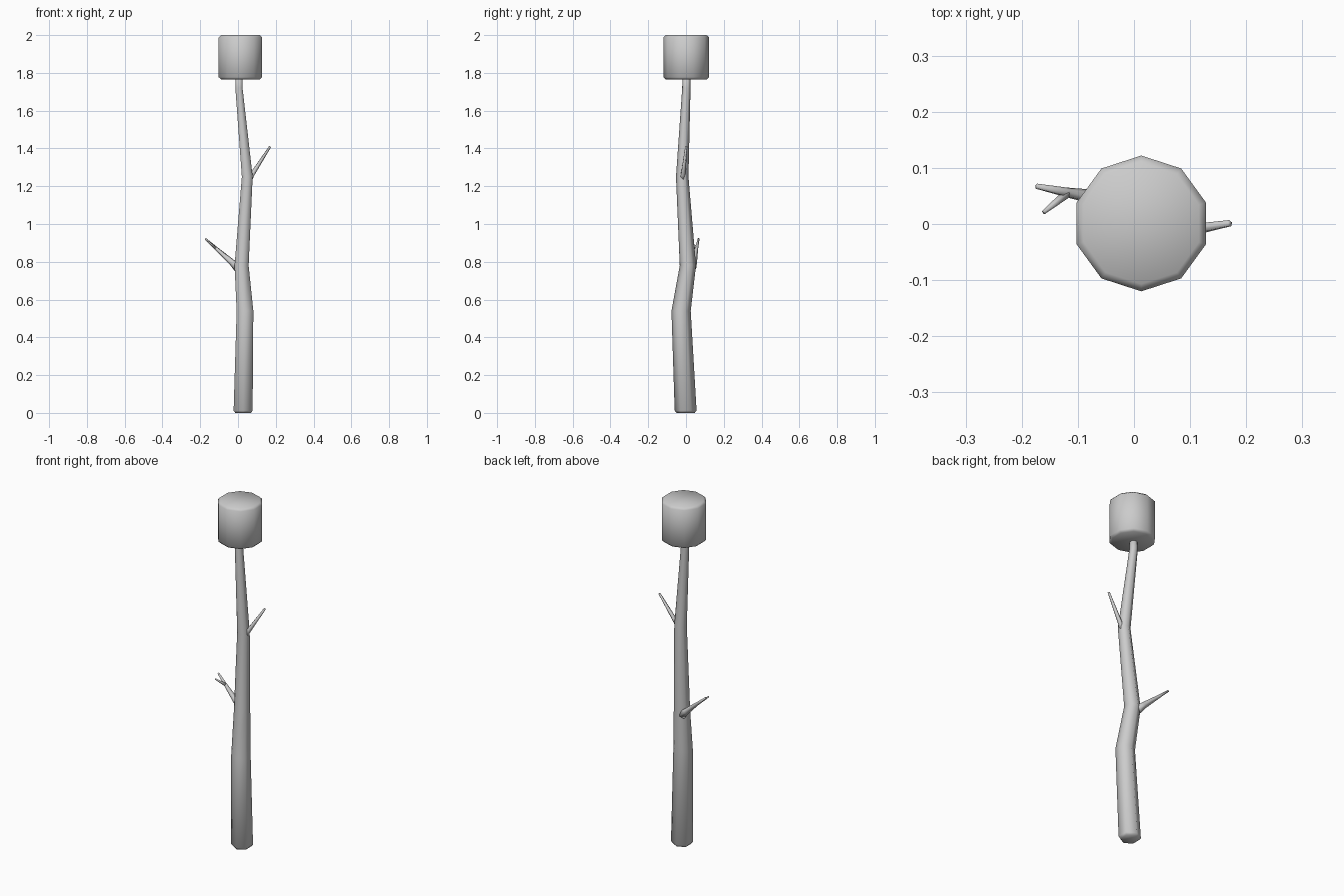
import bpy, bmesh, math
from mathutils import Vector

cube = bpy.data.objects.get("Cube")
if cube:
    bpy.data.objects.remove(cube, do_unlink=True)

grey = bpy.data.materials.new("plain grey")
grey.use_nodes = True
colour = (0.6, 0.6, 0.6, 1)
grey.diffuse_color = colour
grey.node_tree.nodes["Principled BSDF"].inputs["Base Color"].default_value = colour


def loft(name, stations, sides, level=True):
    """Skin polygon rings along stations of (x, y, z, radius) and cap both ends."""
    bm = bmesh.new()
    centres = [Vector(s[:3]) for s in stations]
    axis = Vector((0, 0, 1)) if level else (centres[-1] - centres[0]).normalized()
    u = Vector((0, 1, 0))
    u = (u - axis * u.dot(axis)).normalized()
    v = axis.cross(u)
    rings = []
    for c, s in zip(centres, stations):
        angles = [math.tau * i / sides for i in range(sides)]
        rings.append([bm.verts.new(c + s[3] * (u * math.cos(a) + v * math.sin(a)))
                      for a in angles])
    for low, high in zip(rings, rings[1:]):
        for i in range(sides):
            j = (i + 1) % sides
            bm.faces.new((low[i], low[j], high[j], high[i]))
    bm.faces.new(reversed(rings[0]))
    bm.faces.new(rings[-1])
    bmesh.ops.recalc_face_normals(bm, faces=bm.faces)
    for f in bm.faces:
        f.smooth = True
    mesh = bpy.data.meshes.new(name)
    bm.to_mesh(mesh)
    bm.free()
    mesh.materials.append(grey)
    obj = bpy.data.objects.new(name, mesh)
    bpy.context.collection.objects.link(obj)
    return obj


# Crooked hexagonal stick, thinning upwards
loft("stick", [
    (0.027, -0.002, 0.0, 0.048),
    (0.027, -0.002, 0.012, 0.058),
    (0.037, -0.026, 0.54, 0.051),
    (0.019, 0.010, 0.78, 0.043),
    (0.049, -0.020, 1.25, 0.033),
    (0.005, 0.002, 1.72, 0.022),
    (0.004, 0.002, 1.80, 0.021),
], 6)

# Twigs
loft("upper_left_twig", [(0.055, -0.022, 1.225, 0.018),
                         (0.075, -0.016, 1.262, 0.013),
                         (0.170, 0.001, 1.41, 0.006)], 5, False)
loft("lower_right_twig", [(0.000, 0.030, 0.765, 0.024),
                          (-0.030, 0.040, 0.795, 0.018),
                          (-0.120, 0.056, 0.875, 0.009),
                          (-0.173, 0.067, 0.922, 0.005)], 5, False)
loft("twig_fork", [(-0.118, 0.056, 0.873, 0.009),
                   (-0.161, 0.021, 0.909, 0.004)], 5, False)

# Ten-sided soft block on the tip, with chamfered rims
loft("top_block", [(0.013, 0.001, z, r) for z, r in
                   ((1.765, 0.108), (1.777, 0.121), (1.988, 0.121), (2.0, 0.108))], 10)
